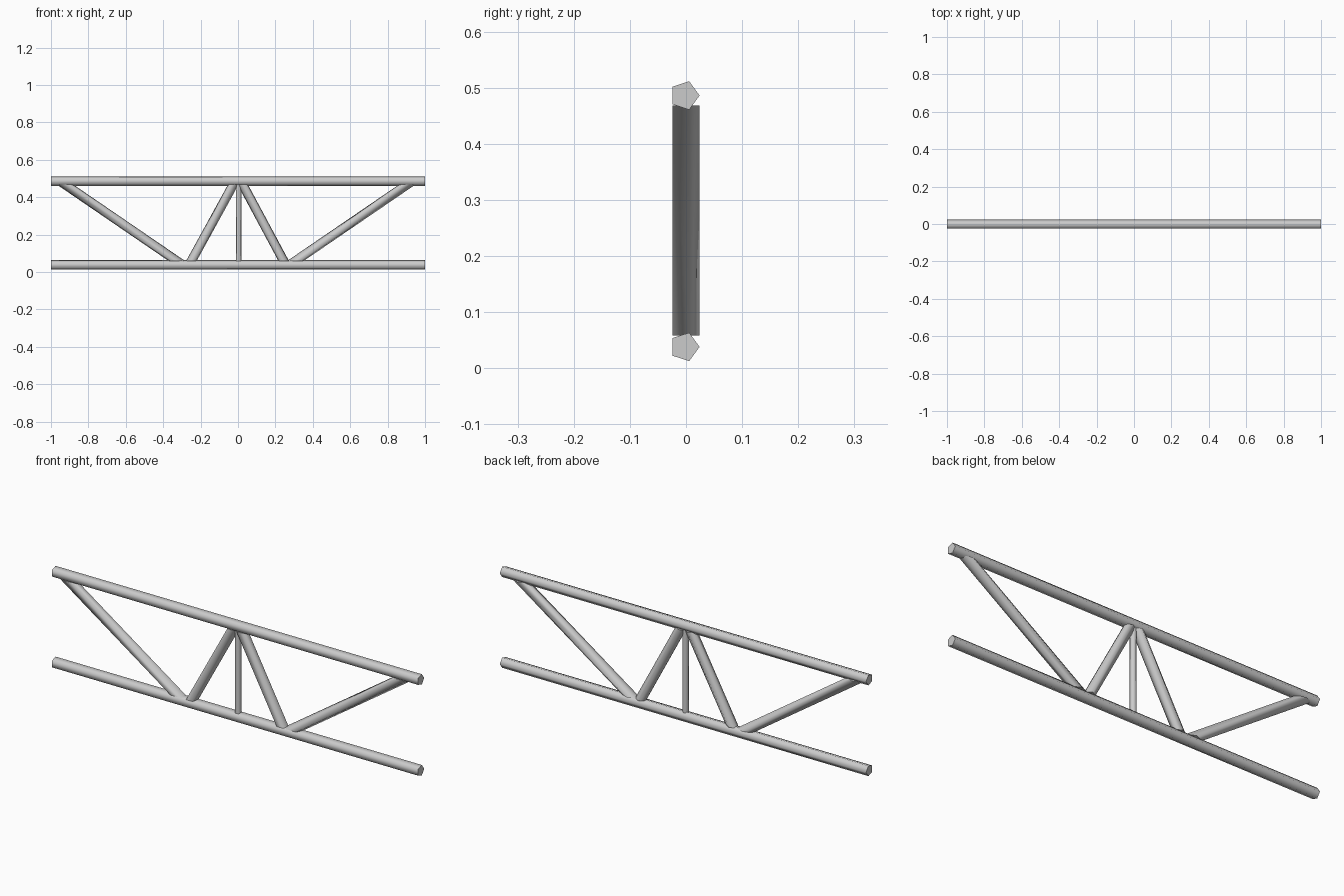
import bpy, bmesh
from math import cos, sin, tau, hypot

if "Cube" in bpy.data.objects:
    bpy.data.objects.remove(bpy.data.objects["Cube"])

R = 0.0267           # chord radius
Z_LOW, Z_TOP = 0.038, 0.486
SIDES = 5


def tube(name, rings):
    """Smooth five-sided tube between two rings, with flat end caps."""
    bm = bmesh.new()
    a, b = [[bm.verts.new(p) for p in ring] for ring in rings]
    for i in range(SIDES):
        j = (i + 1) % SIDES
        bm.faces.new((a[i], a[j], b[j], b[i])).smooth = True
    for cap in (a, b):
        for e in bm.faces.new(cap).edges:
            e.smooth = False
    bmesh.ops.recalc_face_normals(bm, faces=bm.faces)
    me = bpy.data.meshes.new(name)
    bm.to_mesh(me)
    bm.free()
    ob = bpy.data.objects.new(name, me)
    bpy.context.collection.objects.link(ob)
    return ob


def profile(r):
    """Pentagon with a corner towards +y, centred by its bounds: (y, other)."""
    return [(r * (cos(tau * i / SIDES) - 0.0955), r * sin(tau * i / SIDES))
            for i in range(SIDES)]


def chord(name, z):
    tube(name, [[(x, y, z + w) for y, w in profile(R)] for x in (-1, 1)])


def brace(name, x_low, x_top, r=0.0262, z0=0.058, z1=0.468):
    # horizontal end cuts: widen the section along x by the slope
    k = hypot(x_top - x_low, z1 - z0) / (z1 - z0)
    tube(name, [[(x + w * k, y, z) for y, w in profile(r)]
                for x, z in ((x_low, z0), (x_top, z1))])


# Long horizontal chords
chord("bottom_chord", Z_LOW)
chord("top_chord", Z_TOP)

# Outer and inner diagonals, plus the thin centre post
brace("outer_brace_left", -0.325, -0.925)
brace("outer_brace_right", 0.305, 0.905)
brace("inner_brace_left", -0.25, -0.025)
brace("inner_brace_right", 0.245, 0.025)
brace("centre_post", 0.003, 0.003, r=0.0155)
